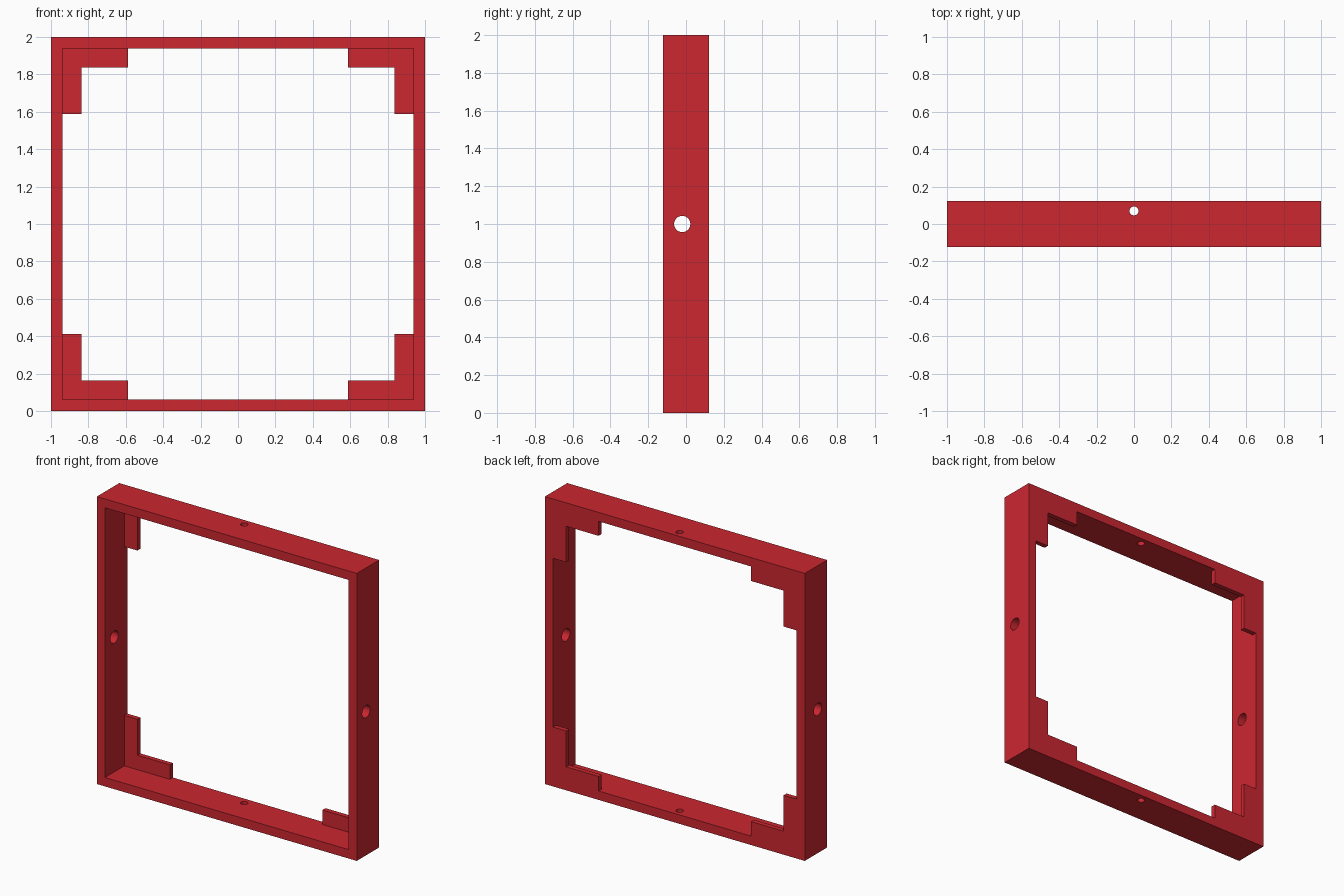
import bpy, bmesh, math
from mathutils import Matrix

if "Cube" in bpy.data.objects:
    bpy.data.objects.remove(bpy.data.objects["Cube"])

HALF, DEPTH, INNER = 1.0, 0.1225, 0.938   # outer half size, half depth, inner half size
TAB_EDGE, TAB_END, TAB_THICK = 0.837, 0.587, 0.033


def prism(name, points, y0, y1):
    """Extrude an x/z outline (relative to the frame centre) along y."""
    bm = bmesh.new()
    face = bm.faces.new([bm.verts.new((x, y0, z + 1)) for x, z in points])
    ext = bmesh.ops.extrude_face_region(bm, geom=[face])
    verts = [v for v in ext["geom"] if isinstance(v, bmesh.types.BMVert)]
    bmesh.ops.translate(bm, verts=verts, vec=(0, y1 - y0, 0))
    bmesh.ops.recalc_face_normals(bm, faces=bm.faces)
    return finish(name, bm)


def rod(name, radius, y, axis):
    """Long cylinder through the frame centre along x or z."""
    bm = bmesh.new()
    turn = Matrix.Rotation(math.pi / 2, 4, 'Y') if axis == 'X' else Matrix()
    bmesh.ops.create_cone(bm, cap_ends=True, segments=32, radius1=radius,
                          radius2=radius, depth=3,
                          matrix=Matrix.Translation((0, y, 1)) @ turn)
    return finish(name, bm)


def finish(name, bm):
    mesh = bpy.data.meshes.new(name)
    bm.to_mesh(mesh)
    bm.free()
    obj = bpy.data.objects.new(name, mesh)
    bpy.context.collection.objects.link(obj)
    return obj


def square(h):
    return [(-h, -h), (h, -h), (h, h), (-h, h)]


# Solid block that becomes the frame
frame = prism("square_frame", square(HALF), -DEPTH, DEPTH)

# Opening outline: one corner, turned four times, leaves the L-shaped tabs
corner = [(INNER, TAB_END), (TAB_EDGE, TAB_END), (TAB_EDGE, TAB_EDGE),
          (TAB_END, TAB_EDGE), (TAB_END, INNER)]
outline = []
for k in range(4):
    c, s = round(math.cos(k * math.pi / 2)), round(math.sin(k * math.pi / 2))
    outline += [(c * x - s * z, s * x + c * z) for x, z in corner]

cutters = [
    prism("front_pocket_cutter", square(INNER), -1, DEPTH - TAB_THICK),
    prism("back_opening_cutter", outline, -1, 1),
    rod("side_hole_cutter", 0.043, -0.02, 'X'),
    rod("top_hole_cutter", 0.024, 0.07, 'Z'),
]

# Cut the pocket, opening and holes
bpy.context.view_layer.objects.active = frame
frame.select_set(True)
for cutter in cutters:
    cutter.hide_render = True
    mod = frame.modifiers.new(cutter.name, 'BOOLEAN')
    mod.operation, mod.solver, mod.object = 'DIFFERENCE', 'EXACT', cutter
    bpy.ops.object.modifier_apply(modifier=mod.name)
    bpy.data.objects.remove(cutter)

bpy.ops.object.shade_smooth_by_angle(angle=math.radians(30))

# Red finish
red = bpy.data.materials.new("red")
red.diffuse_color = (0.6, 0.02, 0.03, 1)
red.use_nodes = True
red.node_tree.nodes["Principled BSDF"].inputs["Base Color"].default_value = red.diffuse_color
frame.data.materials.clear()
frame.data.materials.append(red)
